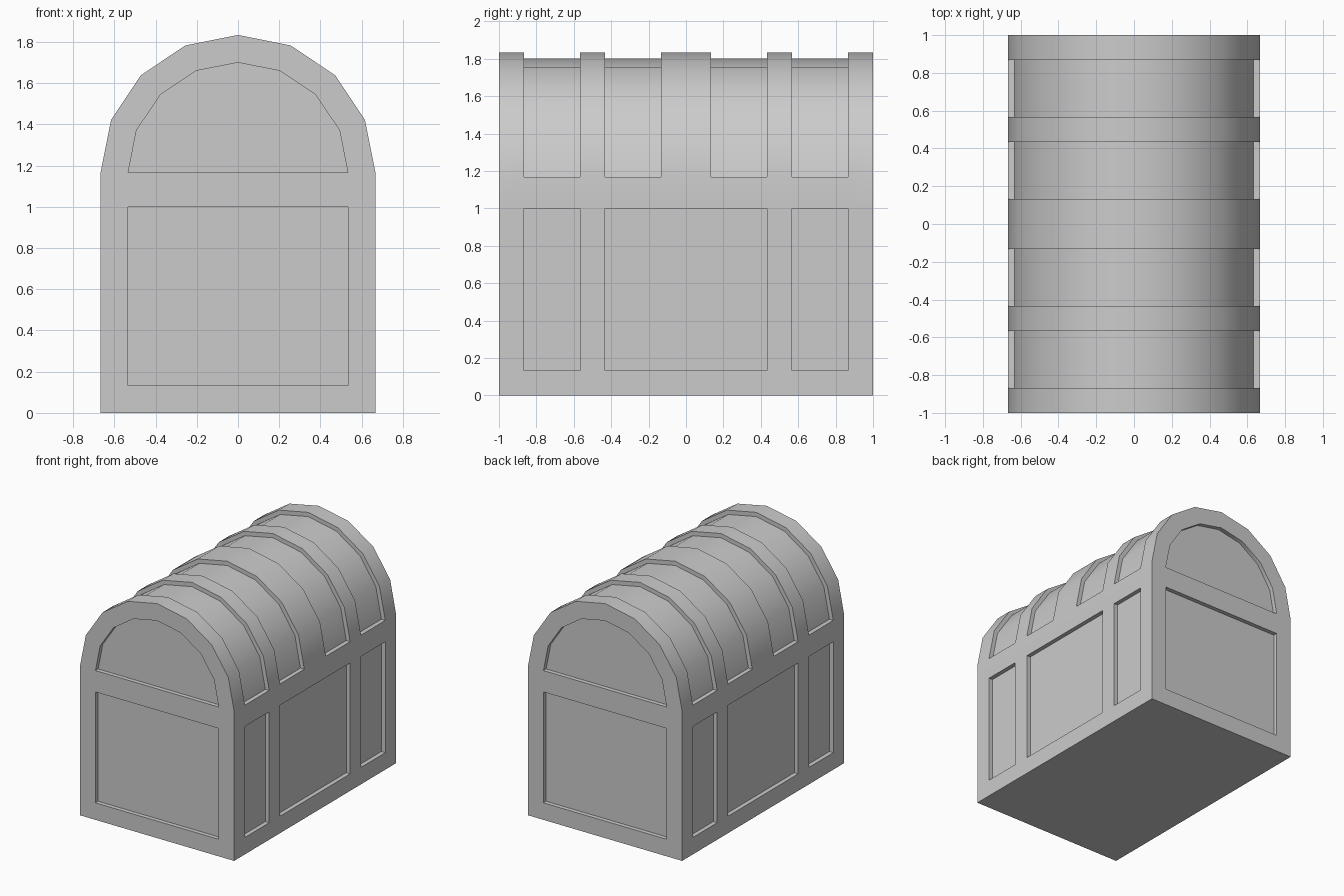
import bpy, bmesh
from math import sin, cos, pi, radians

cube = bpy.data.objects.get("Cube")
if cube:
    bpy.data.objects.remove(cube)

HALF_WIDTH, INNER = 2 / 3, 0.533   # outer wall and panel edge
SPRING = 1.167                     # height where the lid arch begins
LOW, HIGH = 0.133, 1.0             # body panel heights
DEPTH = 1 / 30                     # panel recess
SHRINK = 1 - DEPTH / HALF_WIDTH
CUTS = (0.133, 0.433, 0.567, 0.867, 1.0)
ROWS = [-y for y in reversed(CUTS)] + list(CUTS)


def outline(r):
    """Right wall, lid arch, then left wall."""
    arch = [(r * cos(pi * k / 8), SPRING + r * sin(pi * k / 8)) for k in range(9)]
    right = [(r, 0), (r, LOW), (r, HIGH)]
    return right + arch + [(-x, z) for x, z in reversed(right)]


bm = bmesh.new()

# Shell: the outline swept front to back, with panel faces noted
rings = [[bm.verts.new((x, y, z)) for x, z in outline(HALF_WIDTH)] for y in ROWS]
count = len(rings[0])
wall_panels, lid_panels = [], []
for band, (a, b) in enumerate(zip(rings, rings[1:])):
    for i in range(count):
        j = (i + 1) % count
        face = bm.faces.new((a[i], a[j], b[j], b[i]))
        if 3 <= i <= 10 and band in (1, 3, 5, 7):
            lid_panels.append(face)
        elif i in (1, 12) and band in (1, 3, 4, 5, 7):
            wall_panels.append(face)

# End frames, each with a square panel and an arched panel
end_panels = []
for outer, y in ((rings[0], ROWS[0]), (rings[-1], ROWS[-1])):
    inner = [bm.verts.new((x, y, z)) for x, z in outline(INNER)[1:-1]]
    inner = [None] + inner + [None]
    for i in range(1, 13):
        bm.faces.new((outer[i], outer[i + 1], inner[i + 1], inner[i]))
    bm.faces.new((outer[14], outer[0], outer[1], inner[1], inner[13], outer[13]))
    bm.faces.new((inner[2], inner[3], inner[11], inner[12]))
    end_panels.append(bm.faces.new((inner[1], inner[2], inner[12], inner[13])))
    end_panels.append(bm.faces.new(inner[3:12]))

bmesh.ops.recalc_face_normals(bm, faces=bm.faces)


def recess(faces, move):
    """Push a set of panels inward, leaving straight walls around them."""
    new = bmesh.ops.extrude_face_region(bm, geom=faces)["geom"]
    bmesh.ops.delete(bm, geom=faces, context="FACES")
    for v in new:
        if isinstance(v, bmesh.types.BMVert):
            move(v.co)


def sink_wall(co):
    co.x *= SHRINK


def sink_lid(co):
    co.x *= SHRINK
    co.z = SPRING + (co.z - SPRING) * SHRINK


def sink_end(co):
    co.y *= 1 - DEPTH


recess(wall_panels, sink_wall)
recess(lid_panels, sink_lid)
recess(end_panels, sink_end)
bmesh.ops.recalc_face_normals(bm, faces=bm.faces)

mesh = bpy.data.meshes.new("chest")
bm.to_mesh(mesh)
bm.free()
chest = bpy.data.objects.new("chest", mesh)
bpy.context.collection.objects.link(chest)

# Plain grey surface
grey = bpy.data.materials.new("light grey")
grey.use_nodes = True
colour = (0.6, 0.6, 0.6, 1)
grey.diffuse_color = colour
grey.node_tree.nodes["Principled BSDF"].inputs["Base Color"].default_value = colour
mesh.materials.append(grey)

# Smooth lid curve with sharp panel edges
bpy.ops.object.select_all(action="DESELECT")
chest.select_set(True)
bpy.context.view_layer.objects.active = chest
bpy.ops.object.shade_smooth_by_angle(angle=radians(30))
